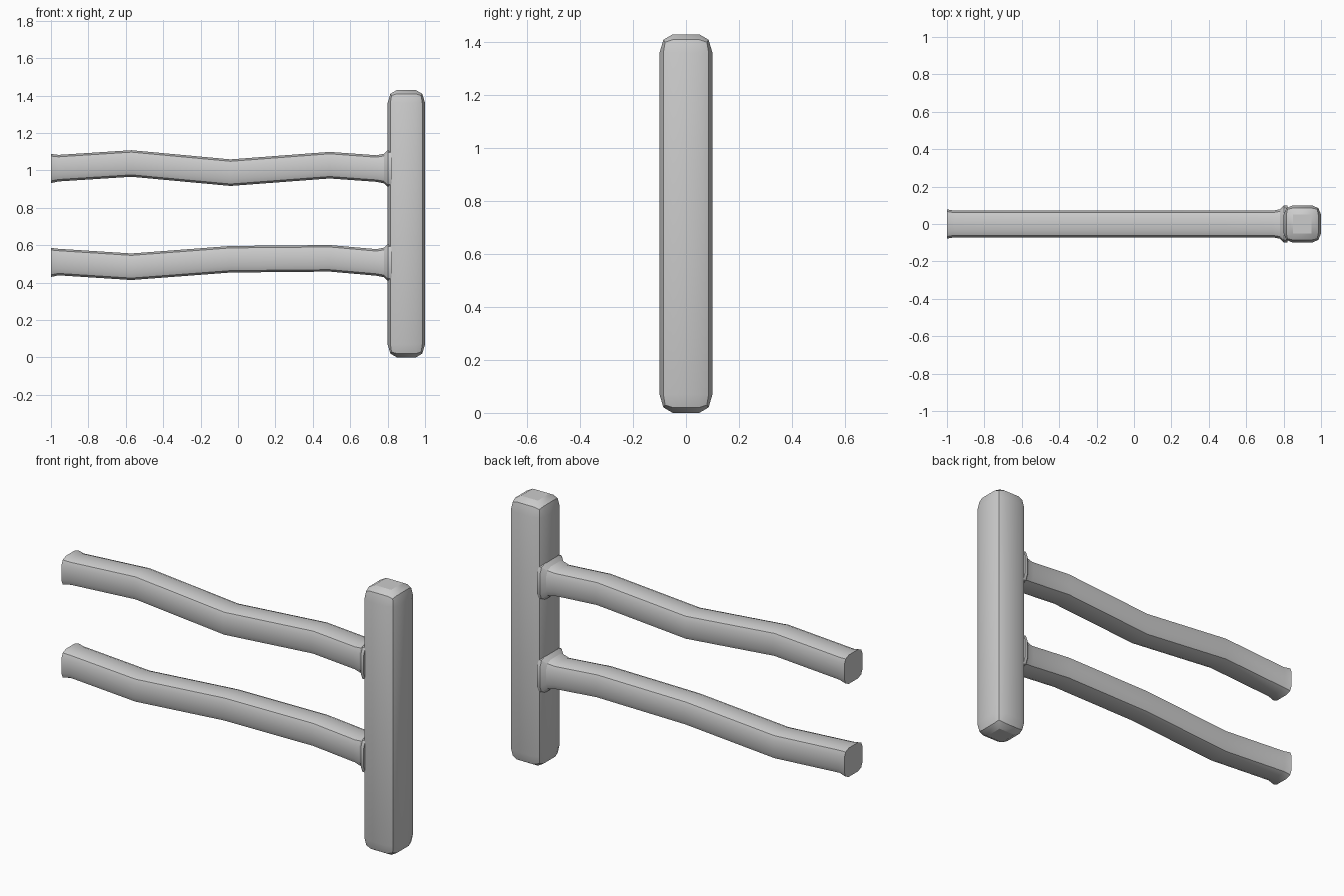
import bpy, bmesh, math

if "Cube" in bpy.data.objects:
    bpy.data.objects.remove(bpy.data.objects["Cube"])


def finish(name, bm):
    """Turn a bmesh into a named object, smooth except for sharp corners."""
    bmesh.ops.recalc_face_normals(bm, faces=bm.faces)
    mesh = bpy.data.meshes.new(name)
    bm.to_mesh(mesh)
    bm.free()
    obj = bpy.data.objects.new(name, mesh)
    bpy.context.collection.objects.link(obj)
    bpy.ops.object.select_all(action='DESELECT')
    obj.select_set(True)
    bpy.context.view_layer.objects.active = obj
    bpy.ops.object.shade_smooth_by_angle(angle=math.radians(30))
    return obj


def rounded_square(half, radius):
    """Square outline with each corner made of two chamfer facets."""
    pts = []
    for quarter in range(4):
        a0 = quarter * math.pi / 2
        sx = 1 if quarter in (0, 3) else -1
        sy = 1 if quarter in (0, 1) else -1
        for k in range(3):
            a = a0 + k * math.pi / 4
            pts.append((sx * (half - radius) + radius * math.cos(a),
                        sy * (half - radius) + radius * math.sin(a)))
    return pts


def make_post():
    height, stretch = 1.43, 1.4
    bm = bmesh.new()
    bmesh.ops.create_cube(bm, size=1)
    bmesh.ops.scale(bm, vec=(0.2, 0.2, height / stretch), verts=bm.verts)
    bmesh.ops.bevel(bm, geom=bm.edges[:], offset=0.05, segments=2,
                    profile=0.5, affect='EDGES', clamp_overlap=True)
    # stretch so the end rounding is taller than it is wide
    bmesh.ops.scale(bm, vec=(1, 1, stretch), verts=bm.verts)
    bmesh.ops.translate(bm, vec=(0.9, 0, height / 2), verts=bm.verts)
    return finish("post", bm)


def make_rail(name, base, bends):
    # stations: x, height offset, half width (flared at both ends)
    stations = [(-1.0, 0, 0.078), (-0.96, 0.002, 0.071)]
    stations += [(x, dz, 0.071) for x, dz in zip((-0.57, -0.04, 0.49), bends)]
    stations += [(0.74, 0, 0.071), (0.78, 0, 0.079), (0.79, 0, 0.088),
                 (0.803, 0, 0.1), (0.82, 0, 0.1)]
    bm = bmesh.new()
    rings = [[bm.verts.new((x, p, base + dz + q))
              for p, q in rounded_square(half, half * 0.5)]
             for x, dz, half in stations]
    for a, b in zip(rings, rings[1:]):
        for i in range(len(a)):
            j = (i + 1) % len(a)
            bm.faces.new((a[i], a[j], b[j], b[i]))
    bm.faces.new(rings[0])
    bm.faces.new(rings[-1])
    return finish(name, bm)


# Upright post
make_post()

# Two wavy rails
make_rail("upper_rail", 1.01, (0.027, -0.022, 0.018))
make_rail("lower_rail", 0.508, (-0.023, 0.017, 0.022))
